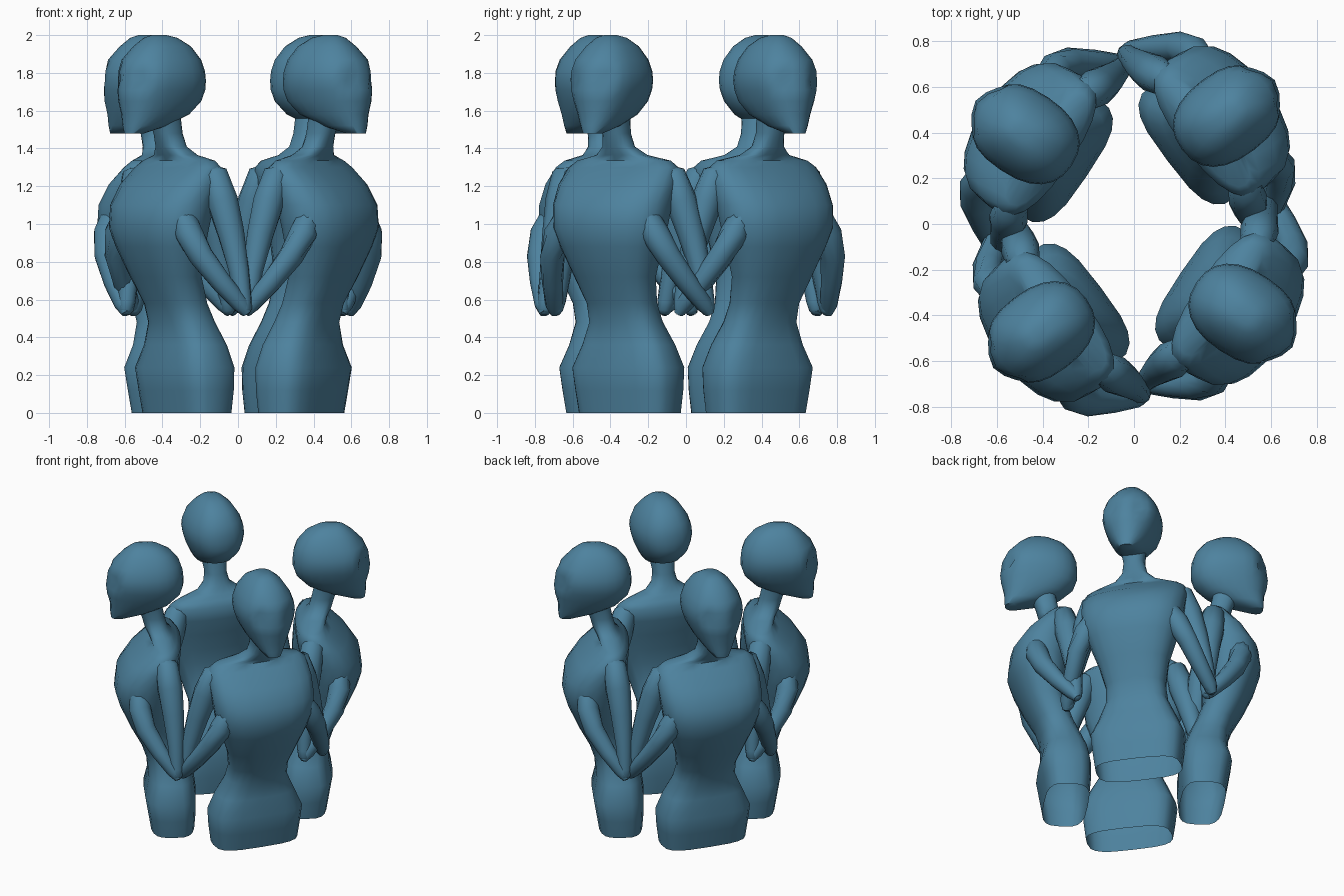
import bpy, bmesh, math
from mathutils import Vector, Matrix

cube = bpy.data.objects.get("Cube")
if cube:
    bpy.data.objects.remove(cube, do_unlink=True)

blue = bpy.data.materials.new("steel_blue")
blue.use_nodes = True
blue.diffuse_color = (0.075, 0.225, 0.345, 1)
blue.node_tree.nodes["Principled BSDF"].inputs["Base Color"].default_value = blue.diffuse_color


def power(v, p):
    return math.copysign(abs(v) ** p, v)


def skin_rings(name, rings, open_base=False):
    """Bridge a list of closed rings and cap the ends."""
    bm = bmesh.new()
    loops = [[bm.verts.new(p) for p in ring] for ring in rings]
    n = len(loops[0])
    for a, b in zip(loops, loops[1:]):
        for i in range(n):
            j = (i + 1) % n
            bm.faces.new((a[i], a[j], b[j], b[i]))
    bm.faces.new(loops[-1])
    base = bm.faces.new(loops[0][::-1])
    bmesh.ops.recalc_face_normals(bm, faces=bm.faces)
    if open_base:
        bm.faces.remove(base)
    mesh = bpy.data.meshes.new(name)
    bm.to_mesh(mesh)
    bm.free()
    mesh.materials.append(blue)
    return mesh


def stack(name, rows, square, sides=20, open_base=False):
    """Rows are height, forward centre, half width, half depth; square(z) is the corner power."""
    rings = []
    for z, c, w, d in rows:
        p = square(z)
        angles = [math.tau * i / sides for i in range(sides)]
        rings.append([(w * power(math.cos(t), p),
                       -c + d * power(math.sin(t), p), z) for t in angles])
    return skin_rings(name, rings, open_base)


def limb(name, points, sides=10):
    """Points are side, forward, height, radius."""
    path = [Vector((x, -f, z)) for x, f, z, r in points]
    rings = []
    for k, p in enumerate(path):
        along = path[min(k + 1, len(path) - 1)] - path[max(k - 1, 0)]
        turn = along.to_track_quat('Z', 'Y')
        r = points[k][3]
        rings.append([p + turn @ Vector((r * math.cos(math.tau * i / sides),
                                         r * math.sin(math.tau * i / sides), 0))
                      for i in range(sides)])
    return skin_rings(name, rings)


# Torso from the open base through boxy hips, waist and chest to the neck
torso = stack("torso", [
    (0.0, -0.175, 0.285, 0.145), (0.12, -0.17, 0.30, 0.16), (0.24, -0.16, 0.31, 0.17),
    (0.36, -0.165, 0.26, 0.15), (0.48, -0.14, 0.205, 0.135), (0.58, -0.10, 0.20, 0.13),
    (0.72, -0.035, 0.235, 0.14), (0.88, 0.0, 0.295, 0.175), (0.98, 0.01, 0.33, 0.195),
    (1.10, -0.01, 0.345, 0.2), (1.21, -0.06, 0.35, 0.17), (1.30, -0.115, 0.335, 0.12),
    (1.335, -0.12, 0.29, 0.085), (1.365, -0.10, 0.15, 0.08), (1.41, -0.07, 0.085, 0.075),
    (1.48, -0.05, 0.07, 0.075), (1.58, -0.02, 0.085, 0.085)],
    square=lambda z: 0.6 + 0.25 * min(1, max(0, (z - 0.25) / 0.35)), open_base=True)

# Head with tapering jaw
head = stack("head", [
    (1.48, 0.175, 0.05, 0.05), (1.52, 0.105, 0.085, 0.125), (1.58, 0.035, 0.125, 0.195),
    (1.65, 0.005, 0.16, 0.235), (1.71, 0.0, 0.18, 0.25), (1.76, 0.0, 0.19, 0.25),
    (1.81, 0.0, 0.185, 0.245), (1.87, -0.005, 0.165, 0.22), (1.94, -0.01, 0.12, 0.16),
    (1.985, 0.0, 0.07, 0.095), (2.0, 0.01, 0.03, 0.04)], square=lambda z: 0.85, sides=24)
# Press in the eye sockets and draw out the nose
for v in head.vertices:
    x, y, z = v.co
    if y < -0.08:
        socket = math.exp(-((abs(x) - 0.095) / 0.04) ** 2 - ((z - 1.77) / 0.05) ** 2)
        nose = math.exp(-(x / 0.04) ** 2 - ((z - 1.67) / 0.06) ** 2)
        v.co.y += 0.045 * socket - 0.012 * nose

# Bent arms, hands merging into the chest
parts = {"torso": torso, "head": head}
for side, s in (("left", 1), ("right", -1)):
    upper = [(0.25, -0.11, 1.285, 0.04), (0.30, -0.13, 1.255, 0.075), (0.345, -0.15, 1.12, 0.085),
             (0.395, -0.17, 0.95, 0.073), (0.445, -0.185, 0.75, 0.055),
             (0.475, -0.19, 0.59, 0.047), (0.485, -0.19, 0.545, 0.04), (0.487, -0.19, 0.52, 0.022)]
    lower = [(0.495, -0.20, 0.525, 0.025), (0.48, -0.17, 0.575, 0.047), (0.43, -0.08, 0.69, 0.056),
             (0.37, 0.01, 0.83, 0.066), (0.31, 0.045, 0.95, 0.075), (0.25, 0.045, 1.05, 0.065),
             (0.18, 0.03, 1.13, 0.045)]
    for label, pts in (("upper_arm", upper), ("forearm", lower)):
        name = side + "_" + label
        parts[name] = limb(name, [(s * x, f, z, r) for x, f, z, r in pts])

# Ring of four figures facing outward
places = {"back_left": (0.41, 0.475, 37), "back_right": (-0.48, 0.395, 146),
          "front_right": (-0.41, -0.475, 217), "front_left": (0.48, -0.395, 326)}
for place, (px, py, facing) in places.items():
    spot = Matrix.Translation((px, py, 0)) @ Matrix.Rotation(math.radians(facing + 90), 4, 'Z')
    for part, mesh in parts.items():
        ob = bpy.data.objects.new(place + "_" + part, mesh)
        ob.matrix_world = spot
        bpy.context.collection.objects.link(ob)

# Smooth shading, keeping hard edges sharp
for mesh in parts.values():
    bpy.ops.object.select_all(action='DESELECT')
    ob = next(o for o in bpy.context.collection.objects if o.data == mesh)
    ob.select_set(True)
    bpy.context.view_layer.objects.active = ob
    bpy.ops.object.shade_smooth_by_angle(angle=math.radians(65))
